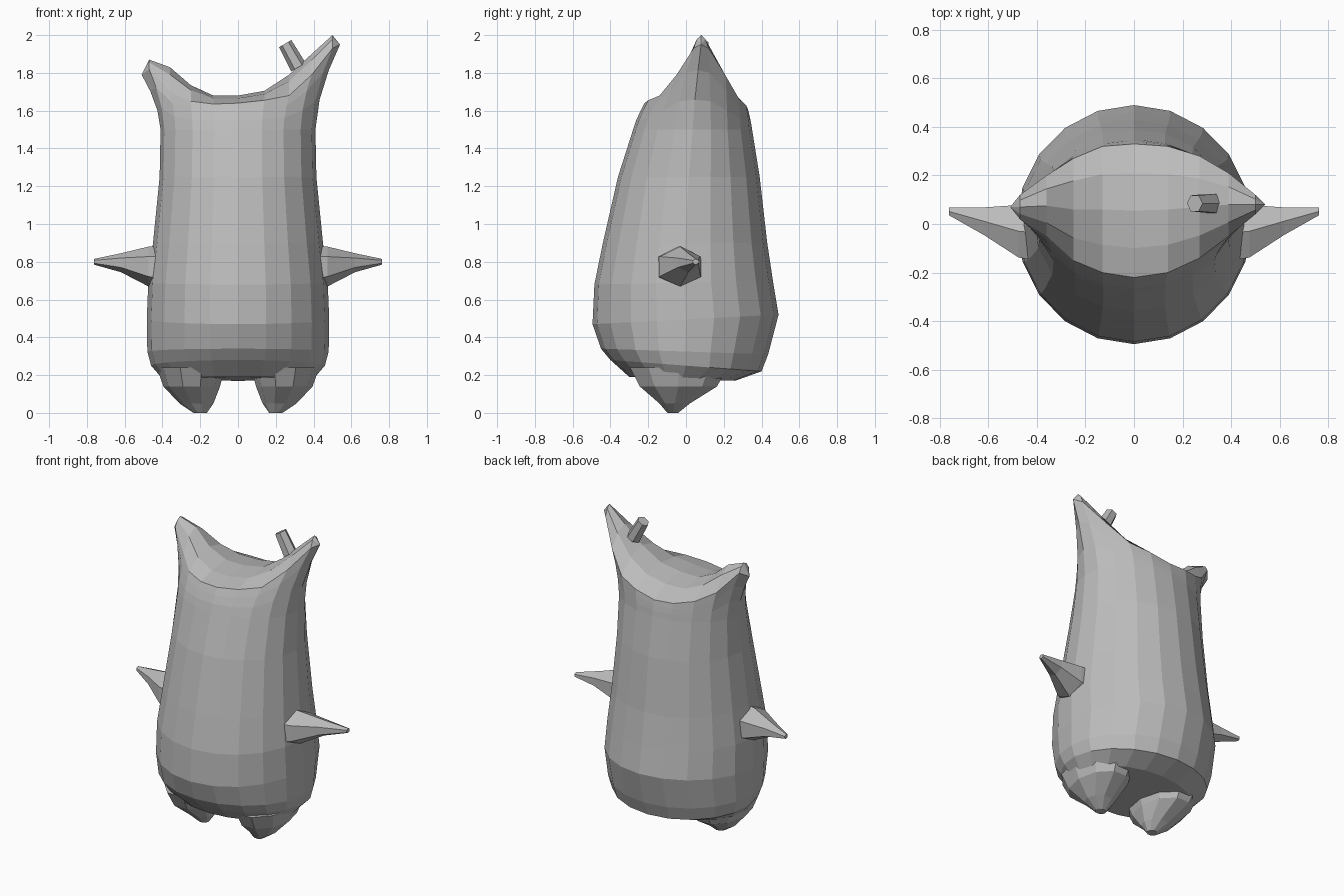
import bpy, bmesh, math
from mathutils import Vector

cube = bpy.data.objects.get("Cube")
if cube:
    bpy.data.objects.remove(cube, do_unlink=True)

grey = bpy.data.materials.new("clay_grey")
grey.use_nodes = True
grey.diffuse_color = (0.5, 0.5, 0.5, 1)
grey.node_tree.nodes["Principled BSDF"].inputs["Base Color"].default_value = (0.5, 0.5, 0.5, 1)

N = 20  # sides of the body


def finish(bm, name):
    bmesh.ops.recalc_face_normals(bm, faces=bm.faces)
    mesh = bpy.data.meshes.new(name)
    bm.to_mesh(mesh)
    bm.free()
    mesh.materials.append(grey)
    ob = bpy.data.objects.new(name, mesh)
    bpy.context.collection.objects.link(ob)
    return ob


def bridge(bm, rings):
    for a, b in zip(rings, rings[1:]):
        n = len(a)
        for i in range(n):
            bm.faces.new((a[i], a[(i + 1) % n], b[(i + 1) % n], b[i]))


def loft(name, rings):
    """Skin closed rings of points and close both ends."""
    bm = bmesh.new()
    vs = [[bm.verts.new(p) for p in ring] for ring in rings]
    bridge(bm, vs)
    bm.faces.new(vs[0])
    bm.faces.new(vs[-1])
    return finish(bm, name)


def oval(center, u, v, n):
    """Ring of n points spanned by the two half axes u and v."""
    c, u, v = Vector(center), Vector(u), Vector(v)
    steps = [2 * math.pi * i / n for i in range(n)]
    return [c + u * math.cos(a) + v * math.sin(a) for a in steps]


# Body sections: front z, back z, half width, front y, back y
sections = [
    (0.19, 0.17, 0.40, -0.30, 0.26),
    (0.28, 0.22, 0.46, -0.40, 0.40),
    (0.34, 0.31, 0.48, -0.45, 0.435),
    (0.47, 0.52, 0.483, -0.495, 0.49),
    (0.68, 0.70, 0.475, -0.485, 0.46),
    (0.90, 0.90, 0.45, -0.44, 0.43),
    (1.25, 1.25, 0.415, -0.36, 0.39),
    (1.50, 1.50, 0.41, -0.28, 0.35),
]
# Rim and horns from tip to centre: x, front y, back y, rim z, ridge z
horn_left = [(0.54, 0.08, 0.08, 1.95, 1.97), (0.50, 0.04, 0.12, 1.93, 2.0),
             (0.39, -0.05, 0.21, 1.79, 1.90), (0.27, -0.14, 0.28, 1.68, 1.79),
             (0.14, -0.20, 0.32, 1.655, 1.705), (0, -0.22, 0.33, 1.64, 1.68)]
horn_right = [(-0.51, 0.07, 0.07, 1.79, 1.80), (-0.47, 0.02, 0.12, 1.82, 1.87),
              (-0.36, -0.05, 0.2, 1.70, 1.83), (-0.25, -0.15, 0.27, 1.65, 1.735),
              (-0.13, -0.20, 0.32, 1.635, 1.68), horn_left[-1]]
columns = horn_left + horn_right[-2::-1]


def section_point(sec, i):
    zf, zb, rx, yf, yb = sec
    a = 2 * math.pi * i / N
    s = math.sin(a)
    return Vector((rx * math.cos(a), (yf + yb) / 2 - s * (yb - yf) / 2,
                   zf + (zb - zf) * (1 - s) / 2))


def rim_point(i):
    front = i <= N // 2
    x, yf, yb, z, _ = columns[i if front else N - i]
    drop = 0 if front else 0.04 * (1 - min(1, abs(x) / 0.45))
    return Vector((x, yf if front else yb, z - drop))


bm = bmesh.new()
rings = [[bm.verts.new(section_point(s, i)) for i in range(N)] for s in sections]

# Shoulders flare outward into the horns
for t in (0.35, 0.7, 1):
    ring = []
    for i in range(N):
        a, b = section_point(sections[-1], i), rim_point(i)
        p = a.lerp(b, t)
        p.x = a.x + (b.x - a.x) * t ** 1.7
        p.y = a.y + (b.y - a.y) * t ** 1.25
        ring.append(bm.verts.new(p))
    rings.append(ring)
bridge(bm, rings)
bm.faces.new(rings[0])

# Saddle between the horns
rim, strips = rings[-1], []
for i in range(1, N // 2):
    f, b = rim[i], rim[N - i]
    strip = [f]
    for k, w in ((0.22, 0.7), (0.5, 1), (0.78, 0.7)):
        p = f.co.lerp(b.co, k)
        p.z += (columns[i][4] - p.z) * w
        strip.append(bm.verts.new(p))
    strips.append(strip + [b])
for a, b in zip(strips, strips[1:]):
    for k in range(4):
        bm.faces.new((a[k], a[k + 1], b[k + 1], b[k]))
for tip, strip in ((rim[0], strips[0]), (rim[N // 2], strips[-1])):
    for k in range(4):
        bm.faces.new((tip, strip[k], strip[k + 1]))
finish(bm, "body")

for side, label in ((1, "left"), (-1, "right")):
    # Stubby tapered foot: centre x, centre y, z, half width, half depth
    foot = [(0.25, -0.04, 0.24, 0.18, 0.27), (0.245, -0.04, 0.14, 0.15, 0.215),
            (0.22, -0.06, 0.05, 0.09, 0.085), (0.20, -0.07, 0.0, 0.035, 0.03)]
    loft(label + "_foot", [oval((side * x, y, z), (rx, 0, 0), (0, ry, 0), 10)
                           for x, y, z, rx, ry in foot])
    # Pointed arm: centre x, y, z, half depth, half height
    arm = [(0.42, -0.035, 0.77, 0.13, 0.115), (0.475, -0.03, 0.775, 0.125, 0.105),
           (0.62, 0.012, 0.795, 0.065, 0.05), (0.763, 0.052, 0.8, 0.018, 0.015)]
    loft(label + "_arm", [oval((side * x, y, z), (0, 0, rz), (0, ry, 0), 6)
                          for x, y, z, ry, rz in arm])

# Small peg on the taller horn
loft("horn_peg", [oval(c, (r * 0.85, 0, r * 0.5), (0, r, 0), 6)
                  for c, r in (((0.32, 0.085, 1.83), 0.045), ((0.25, 0.085, 1.955), 0.038))])
